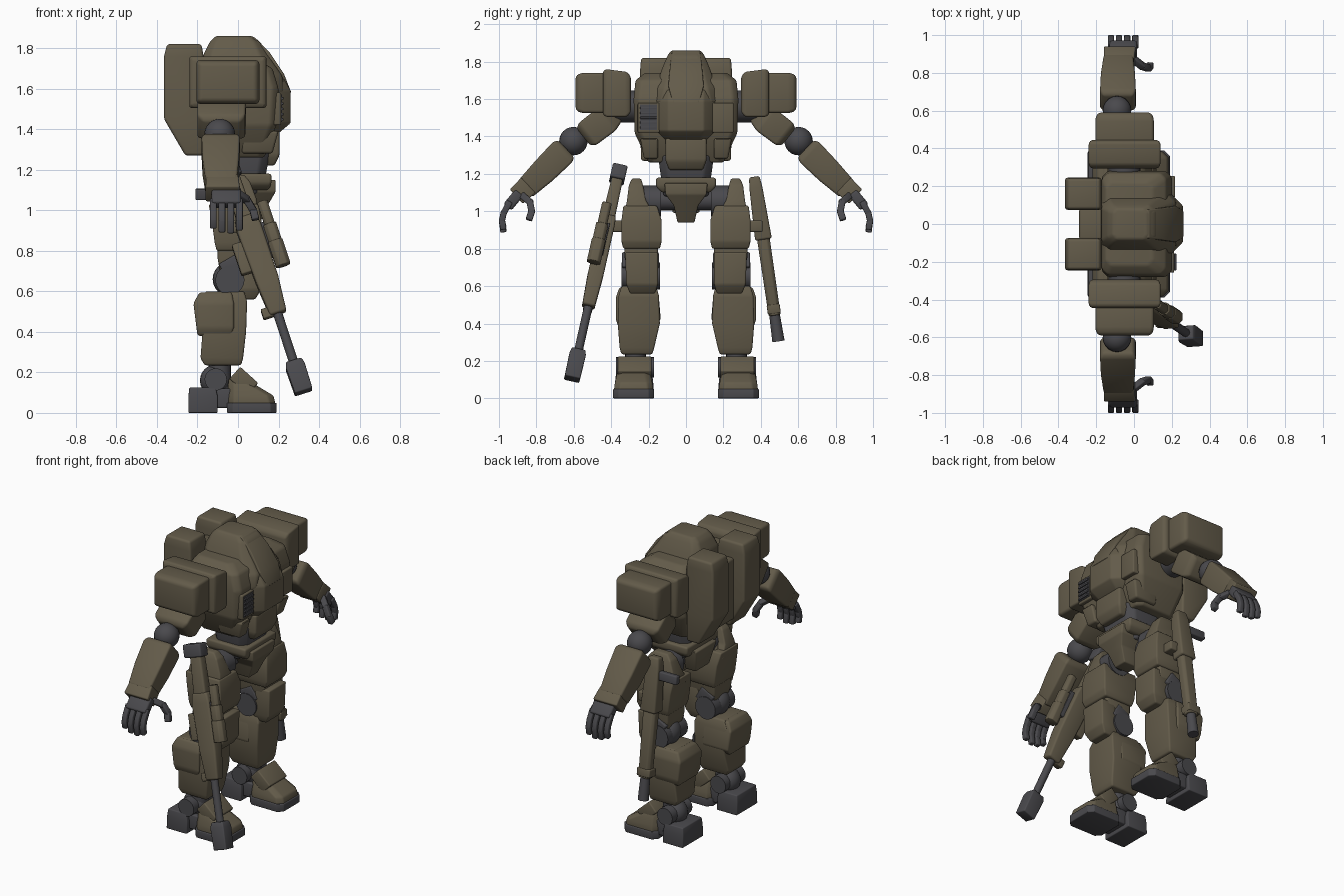
import bpy, bmesh, math
from mathutils import Matrix, Vector


def material(name, rgb):
    m = bpy.data.materials.new(name)
    m.diffuse_color = (*rgb, 1)
    return m


ARMOR = material("olive_armor", (0.125, 0.105, 0.068))
FRAME = material("dark_grey_frame", (0.068, 0.067, 0.074))
WORLD = Matrix.Identity(4)


def axis_frame(p, q):
    """Local z runs from p to q, local x stays close to world x."""
    p, q = Vector(p), Vector(q)
    d = (q - p).normalized()
    a = Vector((1, 0, 0))
    a = (a - d * a.dot(d)).normalized()
    b = d.cross(a)
    m = Matrix((a, b, d)).transposed().to_4x4()
    m.translation = p
    return m


def finish(name, bm, mat, mirror):
    me = bpy.data.meshes.new(name)
    bmesh.ops.recalc_face_normals(bm, faces=bm.faces)
    bm.to_mesh(me)
    bm.free()
    me.materials.append(mat)
    ob = bpy.data.objects.new(name, me)
    bpy.context.collection.objects.link(ob)
    if mirror:
        mod = ob.modifiers.new("mirror", 'MIRROR')
        mod.use_axis = (False, True, False)
        mod.use_mirror_merge = False
    return ob


def loft(name, sections, mat=ARMOR, frame=WORLD, bevel=0.012, mirror=False):
    """Join chamfered rectangles (height, x0, x1, y0, y1, chamfer) into a rounded block."""
    bm = bmesh.new()
    rings = []
    for s in sections:
        t, x0, x1, y0, y1 = s[:5]
        c = s[5] if len(s) > 5 else 0
        if c:
            pts = [(x0 + c, y0), (x1 - c, y0), (x1, y0 + c), (x1, y1 - c),
                   (x1 - c, y1), (x0 + c, y1), (x0, y1 - c), (x0, y0 + c)]
        else:
            pts = [(x0, y0), (x1, y0), (x1, y1), (x0, y1)]
        rings.append([bm.verts.new(frame @ Vector((x, y, t))) for x, y in pts])
    n = len(rings[0])
    for lo, hi in zip(rings, rings[1:]):
        for i in range(n):
            bm.faces.new((lo[i], lo[(i + 1) % n], hi[(i + 1) % n], hi[i]))
    bm.faces.new(rings[0])
    bm.faces.new(rings[-1])
    bmesh.ops.recalc_face_normals(bm, faces=bm.faces)
    edges = [e for e in bm.edges if e.calc_face_angle(0) > math.radians(18)]
    if bevel:
        bmesh.ops.bevel(bm, geom=edges, offset=bevel, segments=3, profile=0.5,
                        affect='EDGES', clamp_overlap=True)
    return finish(name, bm, mat, mirror)


def box(name, x0, x1, y0, y1, z0, z1, mat=ARMOR, frame=WORLD, bevel=0.008, mirror=False):
    return loft(name, [(z0, x0, x1, y0, y1), (z1, x0, x1, y0, y1)], mat, frame, bevel, mirror)


def rod(name, p, q, r, mat=FRAME, mirror=False, r2=None):
    bm = bmesh.new()
    h = (Vector(q) - Vector(p)).length
    bmesh.ops.create_cone(bm, cap_ends=True, segments=20, radius1=r, radius2=r2 or r, depth=h,
                          matrix=axis_frame(p, q) @ Matrix.Translation((0, 0, h / 2)))
    return finish(name, bm, mat, mirror)


def ball(name, c, r, mat=FRAME, mirror=True):
    bm = bmesh.new()
    bmesh.ops.create_uvsphere(bm, u_segments=20, v_segments=12, radius=r, matrix=Matrix.Translation(c))
    return finish(name, bm, mat, mirror)


def digit(name, pts, w):
    """Jointed finger: one rounded box per segment."""
    for p, q in zip(pts, pts[1:]):
        h = (Vector(q) - Vector(p)).length
        box(name, -w, w, -w, w, -0.008, h + 0.008, FRAME, axis_frame(p, q), 0.007, True)


# Torso: hull, cockpit dome, chest plate and abdomen
loft("torso_hull", [(1.26, -.14, .13, -.2, .2, .03), (1.42, -.17, .19, -.275, .275, .03),
                    (1.60, -.17, .20, -.28, .28, .03), (1.70, -.17, .17, -.27, .27, .03),
                    (1.74, -.15, .10, -.22, .22, .03)])
loft("cockpit_dome", [(1.58, -.18, .225, -.185, .185, .05), (1.66, -.18, .22, -.165, .165, .05),
                      (1.77, -.17, .145, -.125, .125, .04), (1.83, -.14, .11, -.10, .10, .03),
                      (1.86, -.11, .07, -.08, .08, .02)])
loft("chest_plate", [(1.38, .02, .20, -.12, .12, .04), (1.43, .02, .26, -.155, .155, .06),
                     (1.59, .02, .26, -.165, .165, .07), (1.65, .02, .225, -.155, .155, .06)], bevel=.008)
loft("chest_ridge", [(1.58, .1, .263, -.07, .07), (1.67, .05, .228, -.095, .095),
                     (1.78, -.05, .155, -.085, .085), (1.855, -.1, .08, -.075, .075)], bevel=.006)
loft("abdomen", [(1.22, .02, .18, -.09, .09), (1.27, .02, .205, -.11, .11), (1.39, .02, .205, -.11, .11)])
loft("chest_side_box", [(1.28, .02, .17, .15, .225), (1.39, .02, .2, .15, .245)], mirror=True)
box("side_hatch", .12, .218, .14, .255, 1.42, 1.58)

# Slatted vent on the right side of the chest
box("vent_housing", .12, .213, -.258, -.14, 1.42, 1.58)
box("vent_opening", .2, .216, -.247, -.155, 1.435, 1.57, FRAME, bevel=0)
tilt = Matrix.Translation((.216, 0, 0)) @ Matrix.Translation((0, 0, 1.5))
for i in range(5):
    box("vent_slat", -.01, .008, -.245, -.157, -.058 + i * .026, -.046 + i * .026, FRAME, tilt, .002)

# Backpack
loft("backpack_pod", [(1.27, -.26, -.17, .08, .24), (1.45, -.365, -.17, .075, .245),
                      (1.76, -.365, -.17, .075, .245), (1.82, -.35, -.18, .08, .24)],
     bevel=.014, mirror=True)
box("backpack_core", -.29, -.12, -.085, .085, 1.32, 1.72, bevel=.015)

# Waist and pelvis
loft("waist", [(1.08, -.09, .12, -.12, .12, .04), (1.30, -.1, .16, -.15, .15, .04)], FRAME)
loft("belt", [(1.10, -.1, .15, -.13, .13), (1.13, -.12, .165, -.16, .16), (1.18, -.12, .165, -.16, .16)])
loft("crotch_plate", [(.94, .01, .11, -.045, .045), (1.03, -.04, .15, -.065, .065),
                      (1.09, -.06, .185, -.11, .11), (1.15, -.06, .185, -.115, .115)], bevel=.007)
loft("rear_skirt", [(.99, -.12, -.04, -.07, .07), (1.14, -.15, -.04, -.11, .11)])
rod("hip_axle", (0, -.28, 1.06), (0, .28, 1.06), .055)
rod("hip_joint", (0, .135, 1.055), (0, .24, 1.055), .082, mirror=True)

# Shoulders
rod("shoulder_joint", (-.05, .24, 1.56), (-.05, .42, 1.56), .085, mirror=True)
sh = axis_frame((-.05, 0, 1.635), (-.05, 1, 1.635))
loft("shoulder_pad_inner", [(.295, -.18, .18, -.085, .105), (.315, -.19, .19, -.11, .13),
                            (.43, -.19, .19, -.125, .13), (.445, -.175, .175, -.11, .115)],
     frame=sh, mirror=True)
loft("shoulder_pad_outer", [(.42, -.155, .155, -.105, .11), (.56, -.155, .155, -.105, .11),
                            (.59, -.14, .14, -.09, .095)], frame=sh, bevel=.016, mirror=True)

# Arms
ua = axis_frame((-.08, .38, 1.53), (-.08, .60, 1.355))
loft("upper_arm", [(0, -.08, .08, -.06, .06), (.06, -.12, .12, -.075, .08),
                   (.19, -.12, .115, -.075, .075), (.215, -.09, .09, -.055, .055)], frame=ua, mirror=True)
ball("elbow", (-.09, .602, 1.375), .076)
rod("elbow_axle", (-.165, .602, 1.372), (-.01, .602, 1.372), .05, mirror=True)
fa = axis_frame((-.085, .60, 1.365), (-.085, .90, 1.085))
loft("forearm", [(.05, -.08, .08, -.065, .055), (.075, -.095, .095, -.08, .07), (.22, -.09, .09, -.07, .07),
                 (.36, -.075, .08, -.055, .06)], frame=fa, mirror=True)
loft("wrist_cuff", [(.33, -.072, .085, -.055, .055), (.42, -.075, .095, -.052, .052)],
     frame=fa, bevel=.008, mirror=True)

# Hands
palm = axis_frame((-.06, .89, 1.10), (-.06, .965, 1.01))
box("palm", -.07, .075, -.028, .028, 0, .10, FRAME, palm, .012, True)
for i, tip in enumerate((.91, .89, .885, .90)):
    x = -.122 + i * .043
    digit("finger", [(x, .945, 1.045), (x, .975, .99), (x, .984, .95), (x, .977, tip + .01)], .0165)
digit("thumb", [(0, .87, 1.08), (.045, .835, 1.05), (.075, .825, 1.0), (.085, .838, .96)], .018)

# Legs
loft("thigh", [(.70, -.09, .06, .165, .315), (.76, -.1, .08, .15, .33), (1.0, -.1, .08, .15, .32),
               (1.06, -.08, .05, .2, .31)], mirror=True)
loft("thigh_armor", [(.80, -.105, .10, .14, .335), (.84, -.115, .115, .13, .345), (.95, -.13, .115, .13, .345),
                     (1.03, -.145, .10, .155, .335)], bevel=.009, mirror=True)
loft("hip_wing", [(.98, -.14, .1, .17, .33), (1.06, -.13, .09, .215, .315), (1.14, -.1, .06, .23, .305),
                  (1.175, -.07, .03, .24, .29)], bevel=.009, mirror=True)
rod("knee_axle", (-.04, .14, .655), (-.04, .345, .655), .072, mirror=True)
ball("knee_ball", (-.04, .25, .66), .085)
knee = Matrix.Translation((-.03, 0, .72)) @ Matrix.Rotation(math.radians(-30), 4, 'Y')
box("knee_side_link", -.05, .05, .145, .342, -.045, .045, FRAME, knee, .008, True)
loft("knee_plate", [(.56, 0, .085, .165, .30), (.61, 0, .115, .15, .32), (.78, .02, .12, .15, .325)],
     bevel=.009, mirror=True)
loft("shin", [(.235, -.165, .015, .18, .345), (.27, -.185, .025, .17, .355), (.40, -.175, .04, .14, .365),
              (.55, -.19, .045, .145, .36), (.60, -.16, .03, .16, .345)], bevel=.01, mirror=True)
loft("calf_plate", [(.38, -.2, -.03, .17, .36), (.42, -.205, -.02, .135, .375), (.54, -.22, -.02, .145, .375),
                    (.595, -.19, -.03, .165, .355)], mirror=True)

# Feet
ball("ankle", (-.11, .27, .16), .078)
rod("ankle_axle", (-.11, .17, .165), (-.11, .375, .165), .055, mirror=True)
rod("ankle_post", (-.09, .27, .12), (-.09, .27, .26), .055, mirror=True)
loft("heel", [(0, -.245, -.1, .17, .385), (.08, -.245, -.1, .175, .38), (.125, -.24, -.11, .18, .375)],
     FRAME, bevel=.006, mirror=True)
box("arch", -.15, .0, .2, .355, .025, .12, FRAME, mirror=True)
loft("sole", [(0, -.055, .19, .17, .39, .03), (.05, -.055, .19, .17, .39, .03)], FRAME, bevel=.005, mirror=True)
loft("toe_cap", [(.045, -.05, .185, .175, .385, .03), (.085, -.05, .175, .18, .38, .03),
                 (.13, -.05, .10, .19, .37, .03), (.17, -.045, .03, .205, .355, .02)], bevel=.008, mirror=True)
guard = Matrix.Translation((.022, 0, .15)) @ Matrix.Rotation(math.radians(42), 4, 'Y')
box("ankle_guard", -.06, .06, .185, .365, -.03, .05, frame=guard, mirror=True)

# Long rifle hung on the right hip
rf = axis_frame((-.05, -.355, 1.23), (.325, -.61, .1))
box("rifle_butt", -.075, .05, -.04, .04, -.01, .07, FRAME, rf, .01)
loft("rifle_stock", [(.04, -.04, .035, -.03, .03), (.34, -.05, .04, -.035, .035)], frame=rf)
loft("rifle_receiver", [(.28, -.055, .05, -.038, .038), (.34, -.065, .06, -.042, .042),
                        (.62, -.055, .06, -.042, .042), (.80, -.04, .045, -.034, .034)], frame=rf)
box("rifle_magazine", -.11, -.04, -.028, .028, .40, .56, frame=rf)
box("rifle_foregrip", -.075, -.02, -.025, .025, .755, .805, frame=rf, bevel=.006)
box("scope_rail", .04, .085, -.015, .03, .34, .52, FRAME, rf, .004)
for t0, t1, r in ((.24, .38, .026), (.36, .46, .033), (.45, .58, .037)):
    loft("scope", [(t0, .1 - r, .1 + r, .025 - r, .025 + r, r * .5),
                   (t1, .1 - r, .1 + r, .025 - r, .025 + r, r * .5)], frame=rf, bevel=.005)
rod("rifle_barrel", rf @ Vector((0, 0, .78)), rf @ Vector((0, 0, 1.08)), .023)
loft("muzzle_brake", [(1.05, -.04, .04, -.036, .036), (1.08, -.048, .048, -.044, .044),
                      (1.215, -.045, .045, -.042, .042)], FRAME, rf, .007)

# Short launcher hung on the left hip
lf = axis_frame((-.04, .365, 1.185), (-.04, .495, .30))
loft("launcher_rear", [(0, -.035, .035, -.028, .028), (.06, -.045, .045, -.035, .035),
                       (.34, -.055, .055, -.045, .045)], frame=lf)
loft("launcher_tube", [(.32, -.045, .045, -.034, .034, .015), (.75, -.04, .04, -.032, .032, .015)], frame=lf, bevel=.006)
box("launcher_front_band", -.05, .042, -.035, .035, .69, .74, frame=lf, bevel=.006)
box("launcher_grip", -.17, -.03, -.02, .02, .08, .135, FRAME, lf, .008)
rod("launcher_barrel", lf @ Vector((0, 0, .73)), lf @ Vector((0, 0, .89)), .028, r2=.033)

# Weapon mounts on the thighs
box("weapon_mount", -.03, .06, .32, .41, .89, .95, mirror=True)

# Smooth shading with sharp edges kept
for ob in bpy.context.collection.objects:
    ob.select_set(True)
    bpy.context.view_layer.objects.active = ob
bpy.ops.object.shade_smooth_by_angle(angle=math.radians(36))
